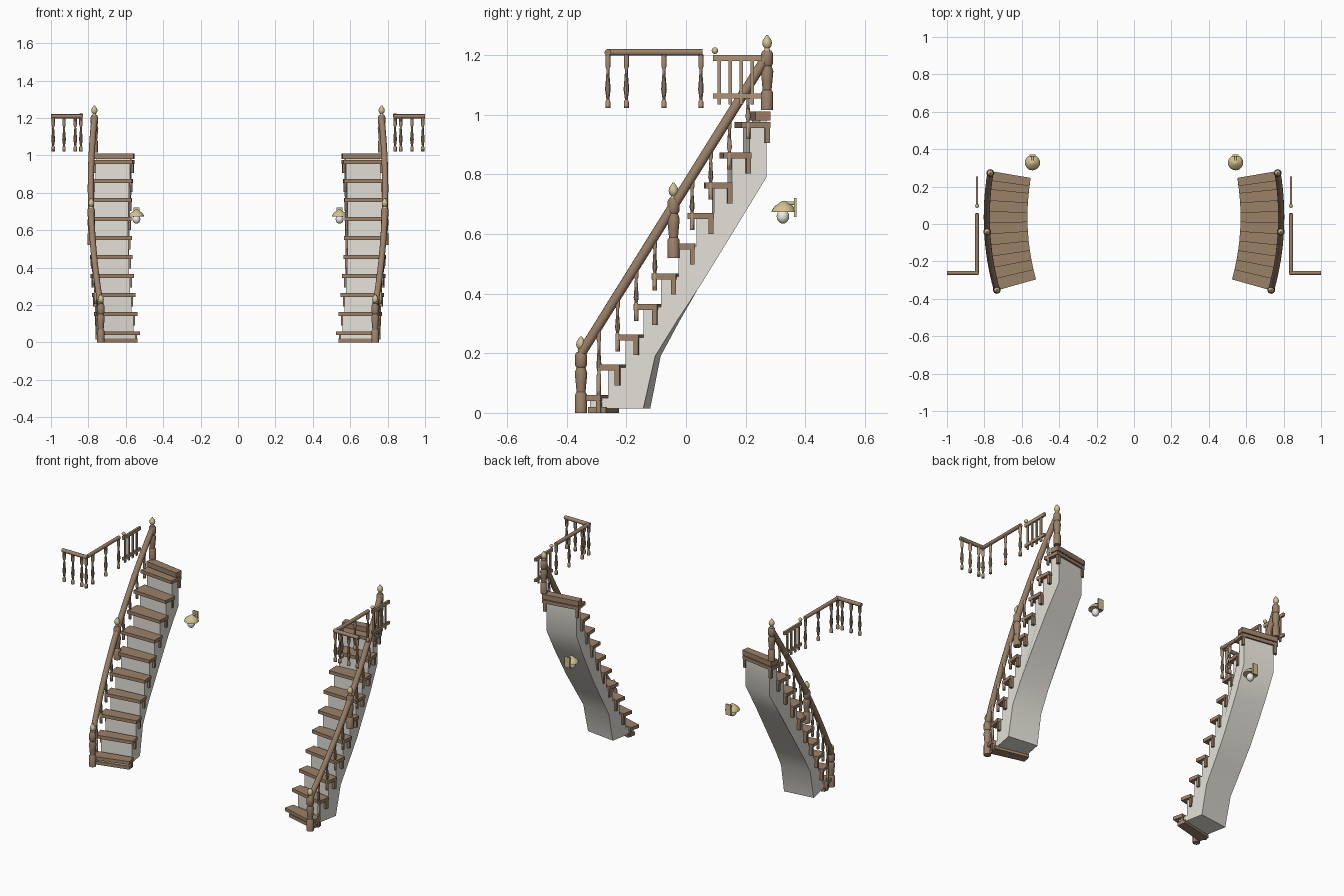
import bpy, bmesh, math
from mathutils import Vector

if "Cube" in bpy.data.objects:
    bpy.data.objects.remove(bpy.data.objects["Cube"])

CX, CY, R = -0.663, 0.038, 1.45      # stair arc: centre and outer radius


def material(name, rgb):
    m = bpy.data.materials.new(name)
    m.diffuse_color = (*rgb, 1)
    m.use_nodes = True
    m.node_tree.nodes["Principled BSDF"].inputs["Base Color"].default_value = m.diffuse_color
    return m


WOOD = material("wood", (0.33, 0.22, 0.14))
PALE_WOOD = material("pale_wood", (0.42, 0.30, 0.19))
PLASTER = material("plaster", (0.78, 0.75, 0.69))
BRASS = material("brass", (0.65, 0.54, 0.28))
GLASS = material("glass", (0.85, 0.84, 0.78))


def arc(y, z, r=R):
    """Point on the stair arc, named by the y it has on the outer edge."""
    a = math.asin((y - CY) / R)
    return Vector((CX + r * math.cos(a), CY + r * math.sin(a), z))


def finish(bm, name, mat, angle=35):
    bmesh.ops.recalc_face_normals(bm, faces=bm.faces)
    me = bpy.data.meshes.new(name)
    bm.to_mesh(me)
    bm.free()
    me.materials.append(mat)
    o = bpy.data.objects.new(name, me)
    bpy.context.collection.objects.link(o)
    o.modifiers.new("mirror", 'MIRROR').use_mirror_merge = False
    bpy.ops.object.select_all(action='DESELECT')
    o.select_set(True)
    bpy.context.view_layer.objects.active = o
    bpy.ops.object.shade_smooth_by_angle(angle=math.radians(angle))
    return o


def prism(bm, loop_a, loop_b):
    a = [bm.verts.new(p) for p in loop_a]
    b = [bm.verts.new(p) for p in loop_b]
    bm.faces.new(a)
    bm.faces.new(b[::-1])
    for i in range(len(a)):
        j = (i + 1) % len(a)
        bm.faces.new((a[i], b[i], b[j], a[j]))


def sector(bm, y0, y1, z0, z1, r0, r1):
    """Block following the stair arc."""
    prof = [(y0, z0), (y1, z0), (y1, z1), (y0, z1)]
    prism(bm, [arc(y, z, r0) for y, z in prof], [arc(y, z, r1) for y, z in prof])


def box(bm, x0, x1, y0, y1, z0, z1):
    prof = [(y0, z0), (y1, z0), (y1, z1), (y0, z1)]
    prism(bm, [(x0, y, z) for y, z in prof], [(x1, y, z) for y, z in prof])


def rings(bm, loops):
    vs = [[bm.verts.new(p) for p in l] for l in loops]
    for a, b in zip(vs, vs[1:]):
        for i in range(len(a)):
            j = (i + 1) % len(a)
            bm.faces.new((a[i], a[j], b[j], b[i]))
    bm.faces.new(vs[0][::-1])
    bm.faces.new(vs[-1])


def lathe(bm, x, y, z0, prof, height=1.0, n=12):
    rings(bm, [[(x + r * math.cos(math.tau * i / n), y + r * math.sin(math.tau * i / n), z0 + h * height)
                for i in range(n)] for r, h in prof])


def tube(bm, pts, r, n=12):
    loops = []
    for i, p in enumerate(pts):
        t = (pts[min(i + 1, len(pts) - 1)] - pts[max(i - 1, 0)]).normalized()
        u = t.cross(Vector((0, 0, 1))).normalized()
        v = u.cross(t)
        loops.append([p + r * (math.cos(math.tau * k / n) * u + math.sin(math.tau * k / n) * v)
                      for k in range(n)])
    rings(bm, loops)


def step_z(k):
    return 0.05 + 0.1017 * k


def rail_z(y):
    return 0.21 + 1.6 * (y + 0.345)


# plaster body: stepped top, sloping soffit
prof = [(-0.325, 0.015)]
for k in range(10):
    y = -0.325 + 0.06 * k
    if k:
        prof.append((y, step_z(k - 1)))
    prof.append((y, step_z(k)))
prof += [(0.25, step_z(9)), (0.25, 0.99), (0.272, 0.99), (0.272, 0.79), (0.18, 0.64), (0.05, 0.43),
         (-0.03, 0.31), (-0.105, 0.19), (-0.145, 0.015)]
bm = bmesh.new()
prism(bm, [arc(y, z, 1.25) for y, z in prof], [arc(y, z, 1.435) for y, z in prof])
finish(bm, "stair_body", PLASTER)

# treads, base board and landing nosing
bm = bmesh.new()
for k in range(10):
    z = step_z(k)
    sector(bm, -0.355 + 0.06 * k, -0.285 + 0.063 * k, z - 0.01, z + 0.01, 1.233, 1.457)
sector(bm, -0.33, -0.27, 0, 0.02, 1.24, 1.445)
sector(bm, 0.232, 0.283, 0.98, 1.01, 1.233, 1.457)
finish(bm, "treads", WOOD)

# small brackets below both tread ends
bm = bmesh.new()
for k in range(10):
    y, z = -0.302 + 0.063 * k, step_z(k)
    for r0, r1 in ((1.237, 1.252), (1.433, 1.452)):
        sector(bm, y, y + 0.016, max(z - 0.06, 0), z - 0.005, r0, r1)
finish(bm, "tread_brackets", WOOD)

# curved handrail
bm = bmesh.new()
ys = [-0.35 + 0.62 * i / 16 for i in range(17)]
tube(bm, [arc(y, rail_z(y)) for y in ys], 0.0165)
finish(bm, "handrail", WOOD)

# newel posts and finials
POST = [(0.020, 0), (0.020, 0.3), (0.015, 0.34), (0.018, 0.5), (0.021, 0.65), (0.015, 0.74),
        (0.020, 0.78), (0.020, 0.95), (0.014, 1)]
FINIAL = [(0.010, 0), (0.008, 0.008), (0.014, 0.015), (0.0165, 0.025), (0.014, 0.036),
          (0.008, 0.044), (0.003, 0.052)]
posts, finials = bmesh.new(), bmesh.new()
for y, z0, z1 in ((-0.352, 0, 0.205), (-0.042, 0.52, 0.72), (0.272, 1.015, 1.215)):
    p = arc(y, 0)
    lathe(posts, p.x, p.y, z0, POST, z1 - z0, 16)
    lathe(finials, p.x, p.y, z1, FINIAL, n=16)
finish(posts, "newel_posts", WOOD)
finish(finials, "newel_finials", BRASS, 50)

# stair balusters
BALUSTER = [(0.008, 0), (0.008, 0.3), (0.005, 0.33), (0.009, 0.42), (0.006, 0.6), (0.005, 0.75),
            (0.008, 0.79), (0.008, 1)]
bm = bmesh.new()
for k in (0, 1, 2, 3, 5, 6, 7, 8):
    y = -0.292 + 0.0625 * k
    p, z0 = arc(y, 0), 0.105 + 0.1017 * k - (0.05 if k == 0 else 0)
    lathe(bm, p.x, p.y, z0, BALUSTER, rail_z(y) - z0, 10)
finish(bm, "stair_balusters", PALE_WOOD)

# gallery rail: L-shaped, with turned balusters
bm = bmesh.new()
tube(bm, [Vector((0.84, -0.265, 1.209)), Vector((0.84, 0.055, 1.209))], 0.011)
tube(bm, [Vector((0.832, -0.262, 1.209)), Vector((1.0, -0.262, 1.209))], 0.0115)
finish(bm, "gallery_rail", WOOD)
GALLERY = [(0.009, 0), (0.009, 0.12), (0.005, 0.16), (0.010, 0.35), (0.006, 0.6), (0.005, 0.72),
           (0.009, 0.78), (0.009, 1)]
bm = bmesh.new()
for x, y in ((0.84, -0.262), (0.84, -0.2), (0.84, -0.074), (0.84, 0.05),
             (0.87, -0.262), (0.93, -0.262), (0.988, -0.262)):
    lathe(bm, x, y, 1.022, GALLERY, 0.18, 10)
finish(bm, "gallery_balusters", PALE_WOOD)

# slatted gate panel with a ball
bm = bmesh.new()
for z0, z1 in ((1.18, 1.2), (1.055, 1.072)):
    box(bm, 0.833, 0.845, 0.09, 0.255, z0, z1)
for i in range(4):
    y = 0.111 + 0.037 * i
    box(bm, 0.835, 0.843, y - 0.006, y + 0.006, 1.035, 1.19)
finish(bm, "gate_panel", PALE_WOOD)
bm = bmesh.new()
bmesh.ops.create_uvsphere(bm, u_segments=12, v_segments=8, radius=0.011)
bmesh.ops.translate(bm, verts=bm.verts, vec=(0.839, 0.097, 1.215))
finish(bm, "gate_ball", BRASS, 60)

# wall lamp: plate, arm, domed shade, bulb
bm = bmesh.new()
box(bm, 0.526, 0.56, 0.362, 0.371, 0.657, 0.721)
tube(bm, [Vector((0.543, 0.328, 0.703)), Vector((0.543, 0.366, 0.703))], 0.006)
finish(bm, "lamp_bracket", BRASS)
bm = bmesh.new()
lathe(bm, 0.543, 0.328, 0.674, [(0.036, 0.002), (0.041, 0), (0.039, 0.008), (0.030, 0.020),
                                (0.017, 0.028), (0.008, 0.036)], n=20)
finish(bm, "lamp_shade", BRASS, 50)
bm = bmesh.new()
bmesh.ops.create_uvsphere(bm, u_segments=16, v_segments=10, radius=0.021)
for v in bm.verts:
    v.co = (v.co.x + 0.543, v.co.y + 0.325, v.co.z * 1.15 + 0.659)
finish(bm, "lamp_bulb", GLASS, 60)
